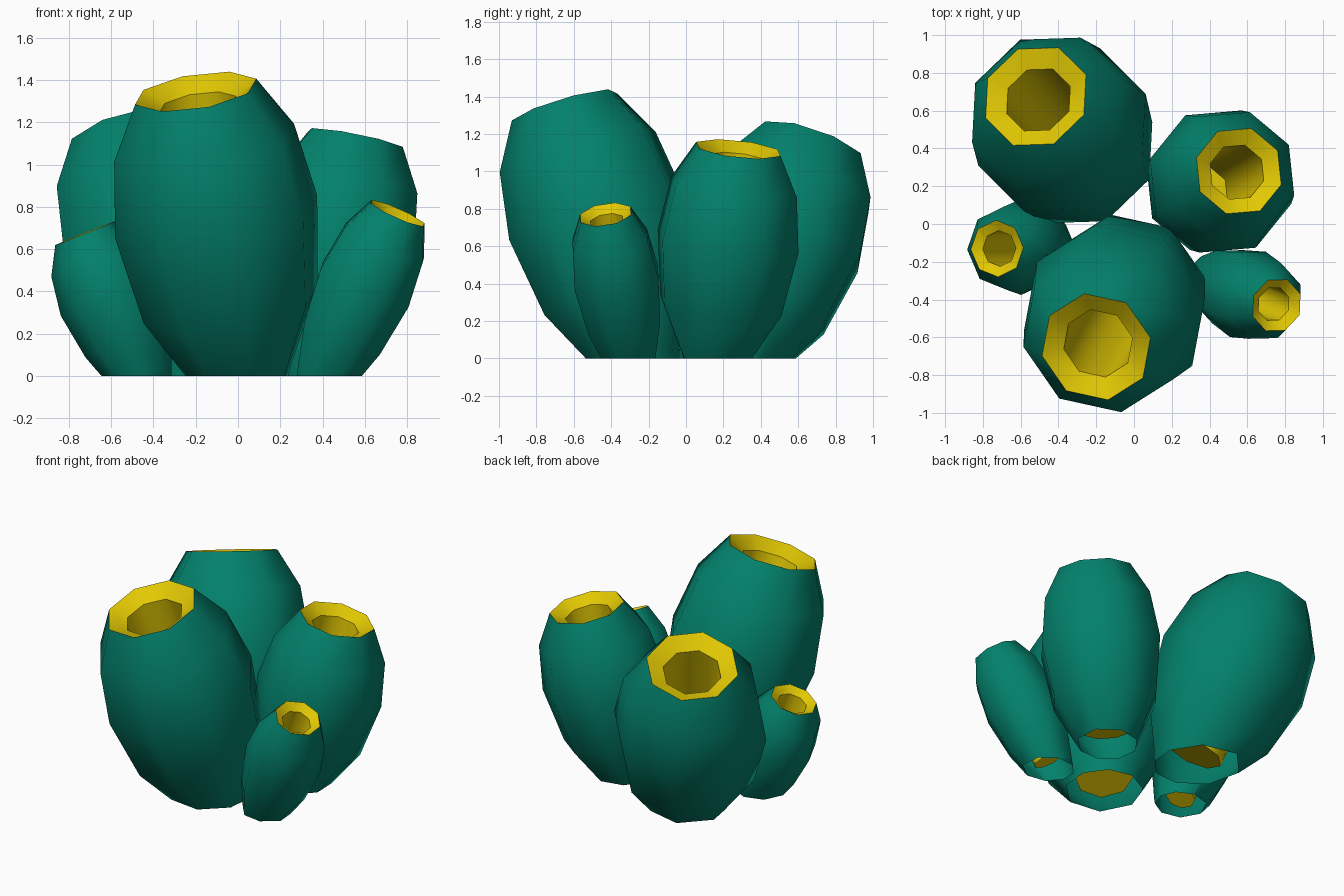
import bpy, bmesh, math
from mathutils import Vector

if "Cube" in bpy.data.objects:
    bpy.data.objects.remove(bpy.data.objects["Cube"])


def material(name, rgb):
    m = bpy.data.materials.new(name)
    m.diffuse_color = (*rgb, 1.0)
    m.use_nodes = True
    m.node_tree.nodes["Principled BSDF"].inputs["Base Color"].default_value = m.diffuse_color
    return m


TEAL = material("teal skin", (0.001, 0.22, 0.15))
YELLOW = material("yellow inside", (0.76, 0.58, 0.001))
SIDES = 8

# Profile: (fraction along the axis, fraction of the widest radius)
OUTER = [(0.25, 0.86), (0.56, 1.0), (0.82, 0.89), (1.0, 0.60)]
INNER = [(0.955, 0.38), (0.5, 0.38), (0.08, 0.38)]


def tube(name, base, top, radius, foot, phase):
    """Leaning eight-sided barrel with a funnel lip and a deep cup, cut flat on the ground."""
    base, top = Vector(base), Vector(top)
    axis = top - base
    turn = Vector((0, 0, 1)).rotation_difference(axis.normalized())
    bm = bmesh.new()
    outer = [(-0.12, foot - 0.15), (0.0, foot)] + OUTER
    rings = []
    for t, k in outer + INNER:
        ring = []
        for i in range(SIDES):
            a = math.radians(phase) + 2 * math.pi * i / SIDES
            offset = Vector((math.cos(a), math.sin(a), 0)) * (k * radius)
            ring.append(bm.verts.new(base + axis * t + turn @ offset))
        rings.append(ring)
    rim = len(outer) - 1
    for j in range(len(rings) - 1):
        for i in range(SIDES):
            n = (i + 1) % SIDES
            f = bm.faces.new((rings[j][i], rings[j][n], rings[j + 1][n], rings[j + 1][i]))
            f.smooth = True
            f.material_index = 1 if j >= rim else 0
    # cup floor
    floor = bm.faces.new(rings[-1])
    floor.material_index = 1
    # crisp edges at the rim, lip and floor
    for r in (rim, rim + 1, len(rings) - 1):
        for i in range(SIDES):
            bm.edges.get((rings[r][i], rings[r][(i + 1) % SIDES])).smooth = False
    # open flat cut at the ground
    bmesh.ops.bisect_plane(bm, geom=bm.verts[:] + bm.edges[:] + bm.faces[:],
                           plane_co=(0, 0, 0), plane_no=(0, 0, 1), clear_inner=True)
    mesh = bpy.data.meshes.new(name)
    bm.to_mesh(mesh)
    bm.free()
    mesh.materials.append(TEAL)
    mesh.materials.append(YELLOW)
    bpy.context.collection.objects.link(bpy.data.objects.new(name, mesh))


# Five tubes: base centre, rim centre, widest radius, foot width, twist in degrees
tube("front_tube", (0.02, -0.255, 0), (-0.20, -0.65, 1.345), 0.495, 0.48, 11)
tube("back_left_tube", (-0.205, 0.275, 0), (-0.52, 0.675, 1.155), 0.485, 0.49, 22)
tube("back_right_tube", (0.335, 0.155, 0), (0.555, 0.28, 1.12), 0.397, 0.47, 28)
tube("small_right_tube", (0.41, -0.30, 0), (0.755, -0.43, 0.77), 0.245, 0.60, 22)
tube("small_left_tube", (-0.455, -0.12, 0), (-0.725, -0.13, 0.675), 0.25, 0.61, 2)
